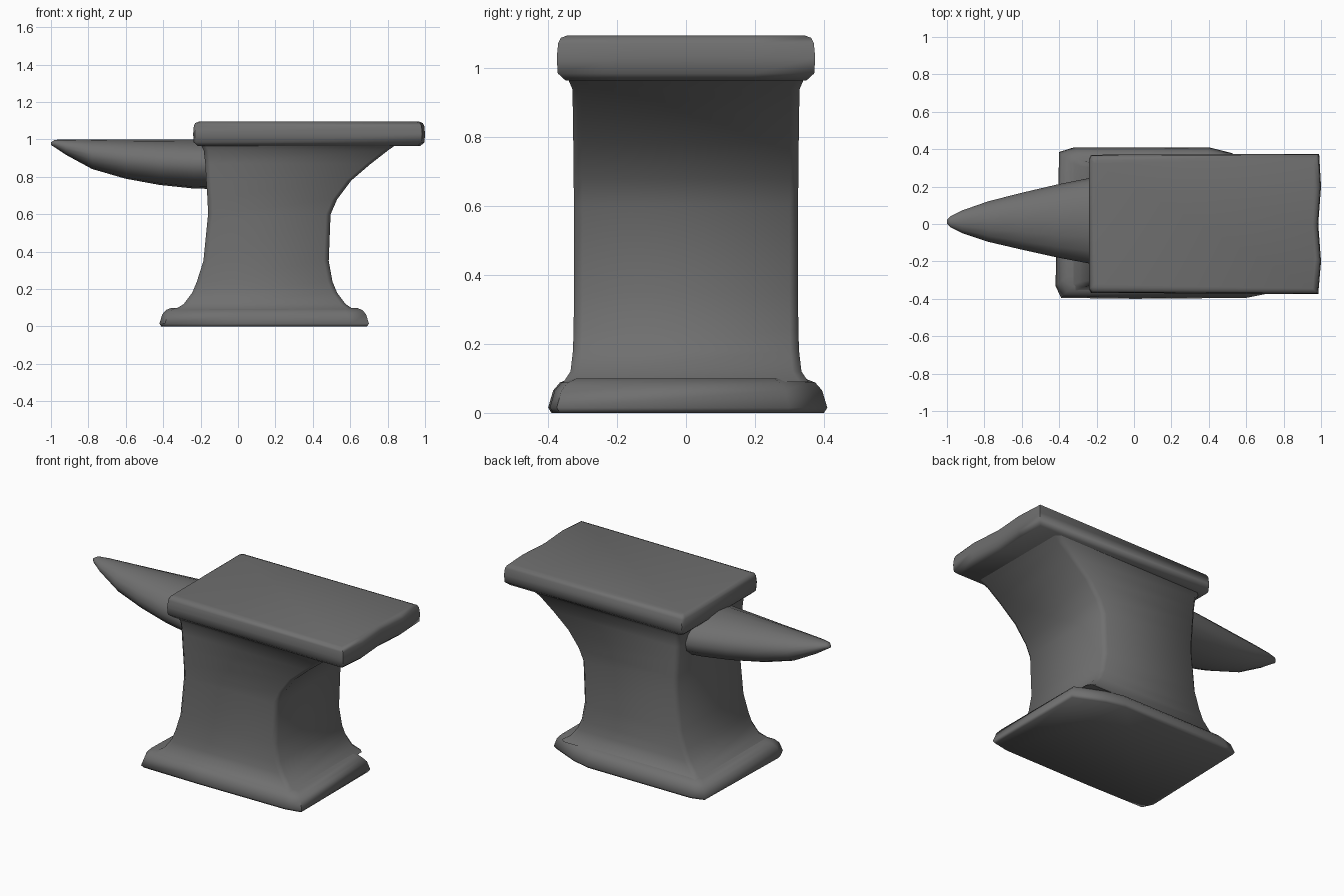
import bpy, bmesh, math

cube = bpy.data.objects.get("Cube")
if cube:
    bpy.data.objects.remove(cube, do_unlink=True)

iron = bpy.data.materials.new("dark iron grey")
iron.use_nodes = True
colour = (0.16, 0.16, 0.16, 1)
iron.diffuse_color = colour
iron.node_tree.nodes["Principled BSDF"].inputs["Base Color"].default_value = colour


def loft(name, rings, angle):
    """Skin a list of equally long point rings and cap both ends."""
    bm = bmesh.new()
    loops = [[bm.verts.new(p) for p in ring] for ring in rings]
    n = len(loops[0])
    for a, b in zip(loops, loops[1:]):
        for i in range(n):
            j = (i + 1) % n
            bm.faces.new((a[i], a[j], b[j], b[i]))
    bm.faces.new(loops[0][::-1])
    bm.faces.new(loops[-1])
    bmesh.ops.recalc_face_normals(bm, faces=bm.faces[:])
    mesh = bpy.data.meshes.new(name)
    bm.to_mesh(mesh)
    bm.free()
    mesh.materials.append(iron)
    obj = bpy.data.objects.new(name, mesh)
    bpy.context.collection.objects.link(obj)
    bpy.ops.object.select_all(action="DESELECT")
    obj.select_set(True)
    bpy.context.view_layer.objects.active = obj
    bpy.ops.object.shade_smooth_by_angle(angle=math.radians(angle))
    return obj


def slab(name, outline, steps):
    """Plate from an outline, shrunk by an inset at each height."""
    cx = (min(p[0] for p in outline) + max(p[0] for p in outline)) / 2
    hx = max(p[0] for p in outline) - cx
    hy = max(p[1] for p in outline)
    return loft(name, [[(cx + (x - cx) * (1 - d / hx), y * (1 - d / hy), z)
                        for x, y in outline] for z, d in steps], 60)


def chamfered(x0, x1, h, c, z):
    return [(x0 + c, -h, z), (x1 - c, -h, z), (x1, c - h, z), (x1, h - c, z),
            (x1 - c, h, z), (x0 + c, h, z), (x0, h - c, z), (x0, c - h, z)]


# Foot with worn, uneven corners
slab("base_foot",
     [(-0.39, -0.395), (0, -0.4), (0.6, -0.395), (0.7, -0.375), (0.7, 0.3),
      (0.52, 0.38), (0.4, 0.41), (-0.32, 0.41), (-0.4, 0.385), (-0.42, -0.33)],
     [(0, 0.01), (0.015, 0), (0.065, 0.015), (0.088, 0.035), (0.1, 0.065)])

# Waisted body, flaring out to the heel: height, back x, heel x, half depth
body = [(0.09, -0.34, 0.62, 0.355), (0.12, -0.29, 0.575, 0.335),
        (0.18, -0.245, 0.53, 0.328), (0.24, -0.22, 0.505, 0.326),
        (0.35, -0.185, 0.485, 0.325), (0.6, -0.16, 0.495, 0.325),
        (0.68, -0.163, 0.53, 0.326), (0.78, -0.17, 0.605, 0.327),
        (0.87, -0.175, 0.71, 0.328), (0.94, -0.183, 0.8, 0.33),
        (0.975, -0.2, 0.85, 0.345)]
loft("body", [chamfered(x0, x1, h, 0.025, z) for z, x0, x1, h in body], 60)

# Working face
slab("top_plate",
     [(-0.23, -0.368), (0.985, -0.375), (1, -0.2), (0.985, 0), (1, 0.2),
      (0.99, 0.375), (-0.23, 0.37), (-0.24, 0.35), (-0.24, -0.35)],
     [(0.965, 0.025), (0.985, 0.003), (1.03, 0), (1.072, 0.004),
      (1.088, 0.012), (1.095, 0.03)])

# Horn with a level top, tapering to the tip: x, underside, top, half width, y
horn = [(-0.12, 0.735, 1, 0.25, 0.017), (-0.24, 0.738, 1, 0.228, 0.017),
        (-0.42, 0.757, 1, 0.193, 0.016), (-0.6, 0.79, 1, 0.152, 0.015),
        (-0.78, 0.842, 1, 0.108, 0.013), (-0.92, 0.918, 1, 0.06, 0.012),
        (-0.98, 0.958, 0.998, 0.03, 0.012), (-1, 0.97, 0.985, 0.01, 0.012)]
SIDES = 16
loft("horn", [[(x, y + w * math.cos(math.tau * i / SIDES),
                (low + top) / 2 + (top - low) / 2 * math.sin(math.tau * i / SIDES))
               for i in range(SIDES)] for x, low, top, w, y in horn], 60)
